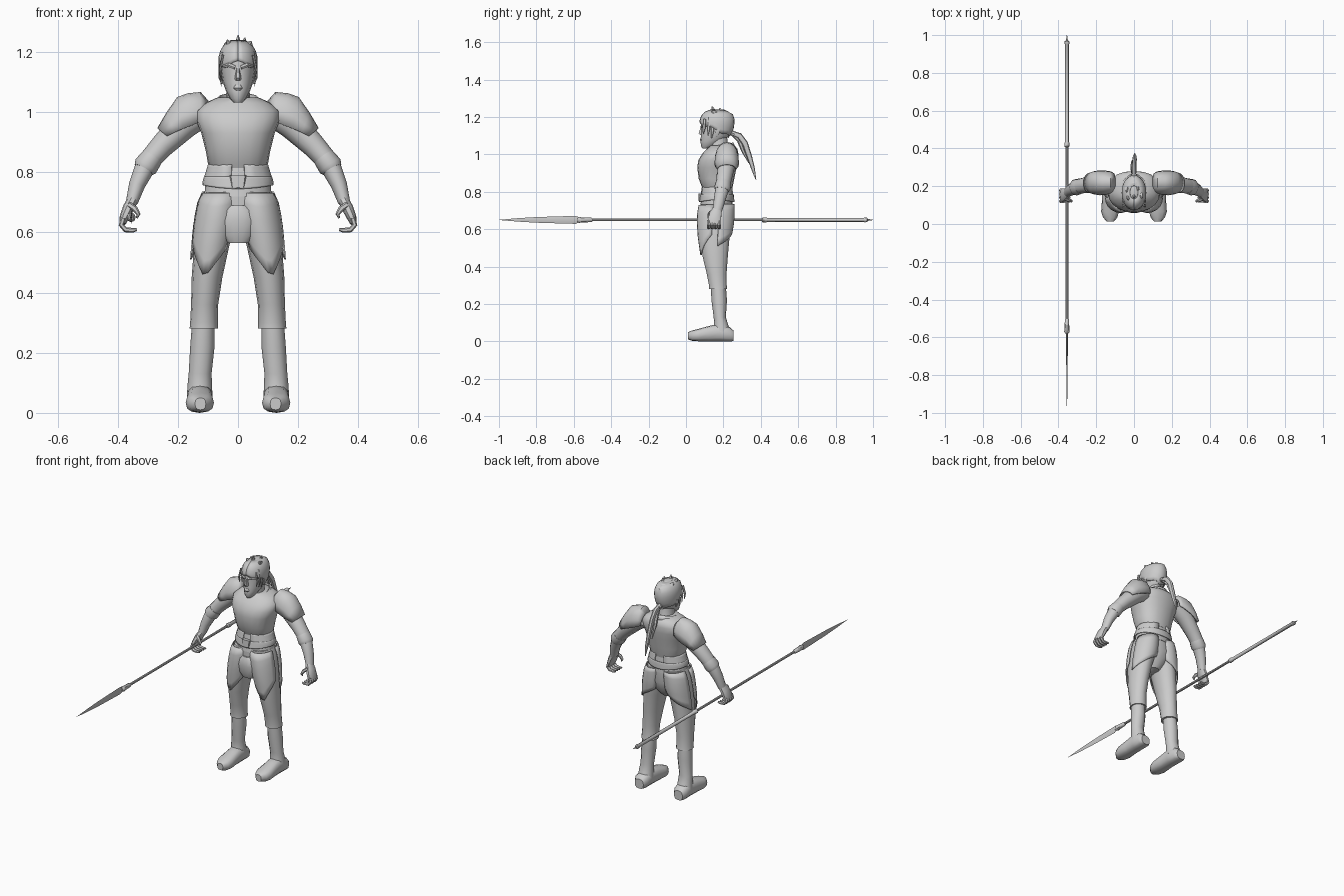
import bpy, bmesh, math
from math import sin, cos, pi, radians
from mathutils import Vector

grey = bpy.data.materials.new("plain_grey")
grey.diffuse_color = (0.6, 0.6, 0.6, 1)
X, Y, Z = Vector((1, 0, 0)), Vector((0, 1, 0)), Vector((0, 0, 1))


def make(name, rows, closed=True, thick=0):
    """Skin rows of points; closed rows become a capped tube, open rows a plate."""
    bm = bmesh.new()
    vs = [[bm.verts.new(p) for p in r] for r in rows]
    n = len(rows[0])
    for a, b in zip(vs, vs[1:]):
        for i in range(n if closed else n - 1):
            j = (i + 1) % n
            bm.faces.new((a[i], a[j], b[j], b[i]))
    if closed:
        bm.faces.new(vs[0])
        bm.faces.new(vs[-1])
    bmesh.ops.recalc_face_normals(bm, faces=bm.faces)
    me = bpy.data.meshes.new(name)
    bm.to_mesh(me)
    bm.free()
    me.materials.append(grey)
    ob = bpy.data.objects.new(name, me)
    bpy.context.collection.objects.link(ob)
    if thick:
        m = ob.modifiers.new("thickness", 'SOLIDIFY')
        m.thickness, m.offset = thick, 0
    return ob


def ring(c, u, v, a, b, n, p=2.0):
    f = lambda t: math.copysign(abs(t) ** (2 / p), t)
    return [c + u * a * f(cos(2 * pi * i / n)) + v * b * f(sin(2 * pi * i / n)) for i in range(n)]


def tube(name, pts, n=10, ref=Y, axis=None, p=2.0):
    """Tube through (x, y, z, half width, half depth along ref)."""
    cs = [Vector(q[:3]) for q in pts]
    rows = []
    for i, q in enumerate(pts):
        t = axis or (cs[min(i + 1, len(cs) - 1)] - cs[max(i - 1, 0)]).normalized()
        v = (ref - t * ref.dot(t)).normalized()
        rows.append(ring(cs[i], v.cross(t), v, q[3], q[4], n, p))
    return make(name, rows)


def stack(name, levels, n=16, p=2.0):
    """Upright body from (z, x min, x max, y front, y back)."""
    return tube(name, [((a + b) / 2, (f + k) / 2, z, abs(b - a) / 2, (k - f) / 2)
                       for z, a, b, f, k in levels], n, Y, Z, p)


def sym(levels):
    return [(z, -r, r, f, k) for z, r, f, k in levels]


def wrap(name, levels, a0, a1, top, bottom, gap=.007, cols=9, side=1, thick=.005):
    """Curved plate over a stack between two angles; bottom(t) shapes its hem."""
    lv = sorted(levels)

    def at(z):
        z = min(max(z, lv[0][0]), lv[-1][0])
        for l, h in zip(lv, lv[1:]):
            if z <= h[0]:
                k = (z - l[0]) / (h[0] - l[0])
                return [l[i] + (h[i] - l[i]) * k for i in range(1, 5)]
    rows = []
    for r in range(7):
        row = []
        for c in range(cols):
            t = c / (cols - 1)
            a = radians(a0 + (a1 - a0) * t)
            z = top + (bottom(t) - top) * r / 6
            x0, x1, f, k = at(z)
            row.append((side * ((x0 + x1) / 2 + ((x1 - x0) / 2 + gap) * cos(a)),
                        (f + k) / 2 + ((k - f) / 2 + gap) * sin(a), z))
        rows.append(row)
    return make(name, rows, False, thick)


# Torso armour, waist and collar
torso = sym([(.81, .088, .092, .245), (.83, .1, .083, .25), (.87, .107, .068, .258),
             (.93, .122, .06, .27), (.97, .138, .066, .277), (1.005, .138, .088, .28),
             (1.03, .11, .112, .275), (1.048, .07, .13, .255)])
stack("breastplate", torso, 20, 2.3)
waist = sym([(.72, .112, .075, .25), (.77, .108, .083, .248), (.83, .09, .092, .242)])
stack("waist", waist, 20)
wrap("belt", waist, -90, 270, .785, lambda t: .745 + .012 * sin(2 * pi * t) ** 2, cols=25)
for s in (1, -1):
    wrap("rib_plate", waist, -78, 75, .825, lambda t: .785 - .02 * sin(pi * t), .006, side=s)
stack("belt_buckle", sym([(.75, .022, .066, .09), (.79, .028, .068, .09)]), 8, 4)
stack("neck", sym([(1.0, .048, .125, .24), (1.04, .04, .125, .225), (1.09, .038, .125, .22)]), 12)
make("collar", [[(r * cos(a), .185 + r * 1.05 * sin(a), z + .012 * sin(a))
                 for a in [radians(-60 + 300 * i / 14) for i in range(15)]]
                for r, z in ((.075, 1.025), (.062, 1.05))], False, .006)

# Pelvis and front guard
stack("pelvis", sym([(.565, .035, .11, .2), (.6, .075, .085, .23), (.66, .125, .075, .25),
                     (.74, .11, .078, .248)]), 16)
stack("front_guard", sym([(.565, .036, .075, .13), (.59, .054, .065, .13), (.64, .061, .058, .13),
                          (.675, .052, .062, .13), (.69, .03, .068, .13)]), 14, 2.3)

leg = [(.735, .005, .11, .078, .248), (.7, .0, .126, .07, .25), (.64, .004, .138, .067, .248),
       (.56, .028, .146, .072, .235), (.45, .052, .154, .088, .225), (.36, .066, .156, .11, .218),
       (.3, .067, .159, .122, .219), (.28, .066, .161, .122, .222)]
boot = [(.31, .078, .152, .132, .212), (.22, .078, .159, .136, .219), (.13, .088, .164, .148, .213),
        (.09, .086, .168, .15, .225), (.05, .085, .17, .14, .24)]
arm = [(.12, .22, 1.0, .05, .048), (.18, .218, .96, .05, .05), (.25, .207, .89, .04, .043),
       (.29, .2, .845, .036, .039), (.31, .193, .815, .034, .037), (.336, .18, .758, .027, .031),
       (.353, .167, .70, .02, .026)]
# Shoulder guard stations: crest x, crest z, hem x, hem z, half depth
guard = [(.1, 1.035, .11, .975, .05), (.125, 1.064, .125, .968, .058), (.165, 1.06, .155, .955, .062),
         (.2, 1.048, .182, .945, .063), (.235, .998, .212, .932, .058), (.266, .945, .235, .92, .048)]

for s in (1, -1):
    side = "left_" if s > 0 else "right_"
    flip = lambda pts: [(s * q[0],) + tuple(q[1:]) for q in pts]
    flop = lambda lv: [(z, s * a, s * b, f, k) for z, a, b, f, k in lv]
    # Legs, hanging thigh plates and boots
    stack(side + "trouser_leg", flop(leg), 14)
    wrap(side + "front_thigh_plate", leg, -140, -10, .73,
         lambda t: .45 + .22 * abs(t - .45), side=s)
    wrap(side + "rear_thigh_plate", leg, 10, 125, .735, lambda t: .51 + .1 * t, .008, side=s)
    stack(side + "boot_shaft", flop(boot), 12)
    tube(side + "foot", flip([(.128, .255, .03, .028, .028), (.128, .235, .038, .041, .038),
         (.127, .18, .048, .042, .048), (.127, .12, .041, .043, .041), (.127, .065, .034, .047, .033),
         (.126, .035, .031, .038, .028), (.125, .012, .03, .018, .02)]), 12, Z, Y, 2.6)
    # Arms with elbow cuff
    tube(side + "arm", flip(arm), 12)
    tube(side + "elbow_cuff", flip([(.285, .2, .85, .037, .041), (.307, .194, .82, .041, .044),
                                    (.314, .191, .808, .034, .038)]), 12)
    make(side + "shoulder_guard",
         [[(s * (ex + (tx - ex) * sin(a) ** .8), .218 - d * cos(a), ez + (tz - ez) * sin(a) ** .8)
           for a in [pi * i / 10 for i in range(11)]] for tx, tz, ex, ez, d in guard], False, .006)
    # Hand with curled fingers
    tube(side + "palm", flip([(.35, .167, .708, .018, .024), (.365, .158, .68, .019, .033),
                              (.378, .152, .65, .016, .036), (.384, .15, .63, .011, .034)]), 10, p=2.5)
    for i in range(4):
        y = .121 + .019 * i
        tube(side + "finger", flip([(.381, y, .648, .009, .01), (.388, y, .625, .009, .01),
             (.374, y, .609, .009, .01), (.35, y, .607, .008, .009), (.336, y, .61, .005, .006)]), 6)
    tube(side + "thumb", flip([(.362, .135, .692, .01, .012), (.342, .124, .678, .01, .01),
                               (.331, .122, .66, .007, .008), (.336, .124, .648, .003, .004)]), 6)

# Head and face
head = sym([(1.032, .014, .088, .125), (1.045, .027, .08, .155), (1.07, .04, .078, .195),
            (1.1, .051, .08, .232), (1.14, .057, .082, .248), (1.18, .058, .08, .253),
            (1.21, .05, .09, .247), (1.232, .032, .115, .222), (1.24, .012, .145, .19)])
stack("head", head, 16)
stack("nose", sym([(1.105, .01, .072, .1), (1.113, .011, .065, .1), (1.15, .005, .078, .1)]), 6)
stack("lips", sym([(1.072, .012, .078, .1), (1.08, .017, .073, .1), (1.09, .012, .078, .1)]), 8)
for s in (1, -1):
    tube("brow", [(s * .01, .083, 1.148, .006, .007), (s * .03, .086, 1.157, .006, .008),
                  (s * .047, .106, 1.152, .004, .006)], 6, Z)
    tube("ear", [(s * .052, .165, 1.095, .004, .006), (s * .059, .168, 1.115, .006, .012),
                 (s * .06, .172, 1.14, .004, .012)], 6)
    # Loose locks beside the face
    for y, z, e in ((.1, 1.17, 1.11), (.125, 1.18, 1.1), (.145, 1.165, 1.085)):
        tube("side_lock", [(s * .05, y, z + .02, .004, .008), (s * .06, y - .004, (z + e) / 2, .004, .009),
                           (s * .055, y - .008, e, .001, .002)], 5)

# Hair cap, spikes and ponytail
wrap("hair_cap", head, -90, 270, 1.238,
     lambda t: 1.165 - .07 * sin(pi * t) ** 2 + .006 * cos(10 * pi * t), .005, 25)
for x, y, h, lean in ((0, .14, 1.256, 0), (-.022, .13, 1.24, -.014), (.03, .14, 1.235, .014),
                      (-.03, .17, 1.232, -.01), (.015, .18, 1.247, .008)):
    tube("hair_spike", [(x, y + .02, 1.2, .02, .028), (x + lean / 2, y + .008, 1.225, .013, .018),
                        (x + lean, y, h, .002, .003)], 5)
tube("hair_tie", [(0, .238, 1.118, .014, .014), (0, .262, 1.108, .014, .014)], 8, X)
tube("ponytail_long", [(0, .245, 1.115, .013, .01), (0, .285, 1.1, .016, .013), (0, .315, 1.06, .016, .012),
     (.003, .34, .985, .014, .012), (.004, .358, .925, .01, .01), (.004, .374, .865, .002, .002)], 8, X)
tube("ponytail_short", [(0, .25, 1.11, .012, .009), (-.008, .285, 1.075, .013, .01),
     (-.012, .305, 1.02, .01, .008), (-.012, .335, .955, .002, .002)], 6, X)


# Spear held in the right hand
def rod(name, pts, n=8):
    tube(name, [(-.355, y, .65, a, b) for y, a, b in pts], n, Z, Y)


rod("spear_shaft", [(-.52, .007, .007), (.45, .007, .007)])
rod("spear_grip", [(.405, .007, .007), (.41, .013, .013), (.43, .013, .013), (.435, .01, .01),
                   (.95, .01, .01), (.955, .013, .013), (.968, .012, .012), (.972, .005, .005), (1, .001, .001)])
rod("spear_socket", [(-.58, .008, .012), (-.57, .015, .016), (-.56, .013, .014), (-.505, .011, .012), (-.5, .007, .007)])
rod("spear_blade", [(-1, .0005, .0005), (-.9, .002, .009), (-.8, .003, .015), (-.64, .005, .02),
                    (-.59, .005, .021), (-.565, .005, .012)], 4)

bpy.ops.object.select_all(action='SELECT')
bpy.context.view_layer.objects.active = bpy.data.objects["head"]
bpy.ops.object.shade_smooth_by_angle(angle=radians(42))
